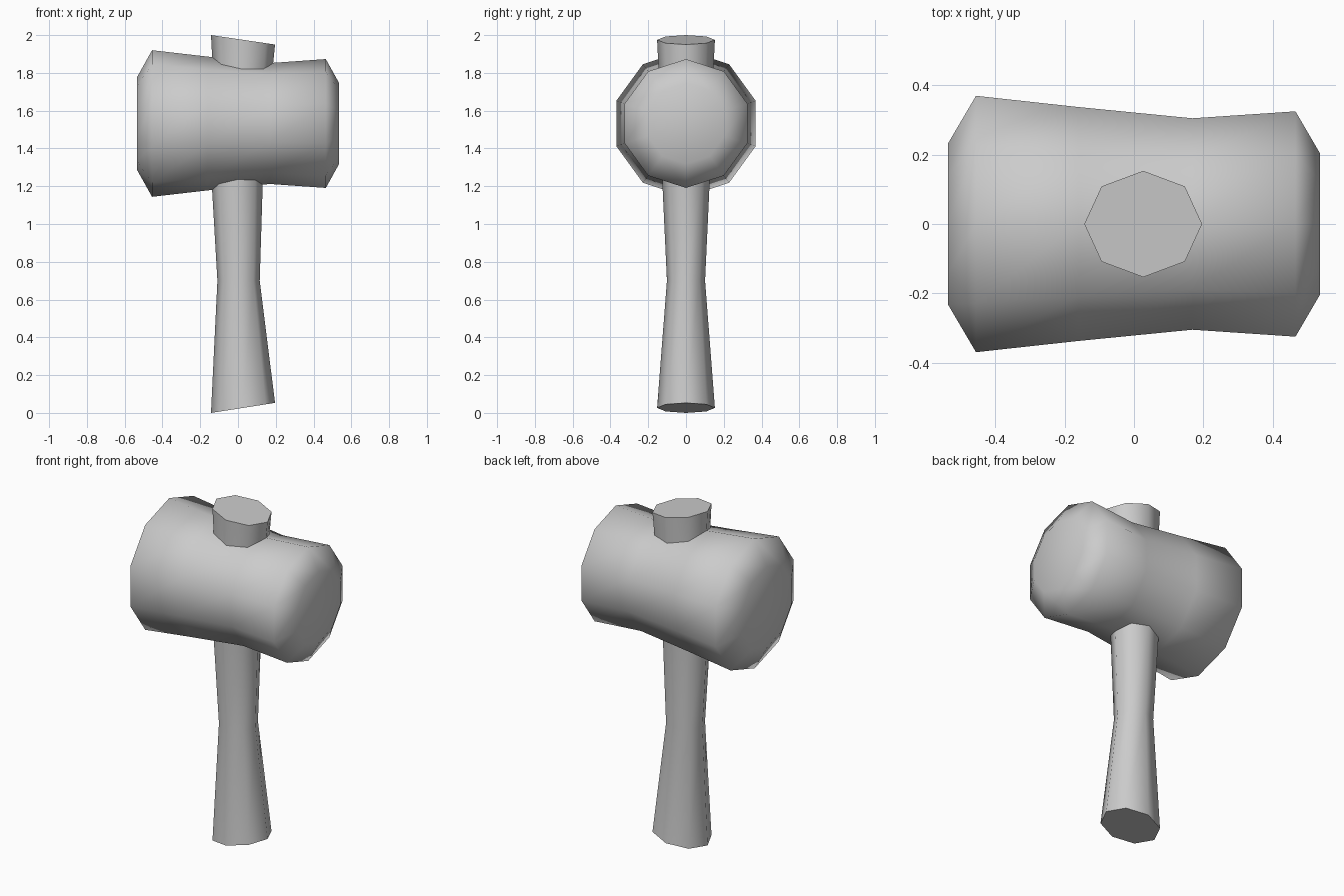
import bpy, bmesh
from math import sin, cos, pi, radians
from mathutils import Vector

if "Cube" in bpy.data.objects:
    bpy.data.objects.remove(bpy.data.objects["Cube"])


def loft(name, rings, smooth_angle):
    """Skin a list of equal-length point rings and cap both ends."""
    bm = bmesh.new()
    loops = [[bm.verts.new(p) for p in ring] for ring in rings]
    n = len(loops[0])
    for a, b in zip(loops, loops[1:]):
        for i in range(n):
            j = (i + 1) % n
            bm.faces.new((a[i], a[j], b[j], b[i]))
    bm.faces.new(loops[0])
    bm.faces.new(loops[-1])
    bmesh.ops.recalc_face_normals(bm, faces=bm.faces)
    mesh = bpy.data.meshes.new(name)
    bm.to_mesh(mesh)
    bm.free()
    obj = bpy.data.objects.new(name, mesh)
    bpy.context.collection.objects.link(obj)
    bpy.ops.object.select_all(action='DESELECT')
    obj.select_set(True)
    bpy.context.view_layer.objects.active = obj
    bpy.ops.object.shade_smooth_by_angle(angle=radians(smooth_angle))
    return obj


def head_ring(x, r, sides=10):
    angles = [2 * pi * i / sides for i in range(sides)]
    return [Vector((x, r * sin(a), 1.532 + r * cos(a))) for a in angles]


def handle_ring(x0, x1, ry, z0, z1, sides=8):
    # ring between x0 and x1, tilted from height z0 to z1
    pts = []
    for i in range(sides):
        a = 2 * pi * i / sides
        t = (1 + cos(a)) / 2
        pts.append(Vector((x0 + (x1 - x0) * t, ry * sin(a), z0 + (z1 - z0) * t)))
    return pts


# mallet head: ten-sided barrel, larger at the left, waisted towards the right
head_profile = [(-0.536, 0.243), (-0.455, 0.388), (-0.16, 0.354),
                (0.168, 0.32), (0.465, 0.341), (0.536, 0.213)]
loft("mallet_head", [head_ring(x, r) for x, r in head_profile], 75)

# handle: eight-sided, slanted ends, narrow grip, passing through the head
handle_profile = [(-0.143, 0.196, 0.153, 0.0, 0.053),
                  (-0.109, 0.115, 0.101, 0.70, 0.70),
                  (-0.143, 0.133, 0.128, 1.28, 1.28),
                  (-0.13, 0.176, 0.142, 1.75, 1.75),
                  (-0.143, 0.196, 0.153, 2.0, 1.95)]
loft("handle", [handle_ring(*p) for p in handle_profile], 60)
